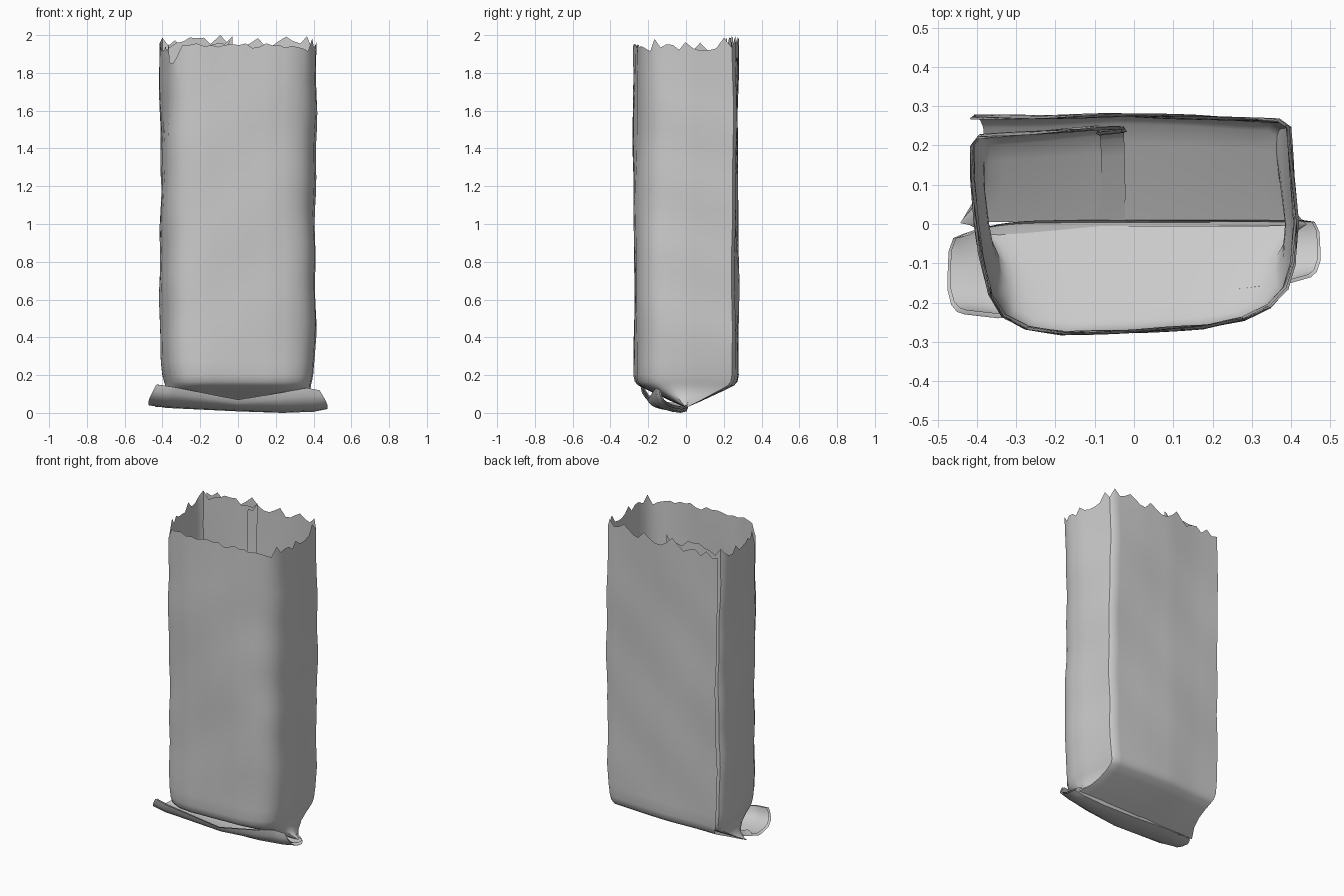
import bpy, math, random
from mathutils import Vector

if "Cube" in bpy.data.objects:
    bpy.data.objects.remove(bpy.data.objects["Cube"])

random.seed(7)


def lerp_table(table, t):
    for a, b in zip(table, table[1:]):
        if t <= b[0]:
            f = max(0, (t - a[0]) / (b[0] - a[0]))
            return [p + (q - p) * f for p, q in zip(a[1:], b[1:])]
    return list(table[-1][1:])


def grid_object(name, rows):
    n = len(rows[0])
    verts = [p for r in rows for p in r]
    faces = [(j * n + i, j * n + i + 1, (j + 1) * n + i + 1, (j + 1) * n + i)
             for j in range(len(rows) - 1) for i in range(n - 1)]
    me = bpy.data.meshes.new(name)
    me.from_pydata(verts, [], faces)
    ob = bpy.data.objects.new(name, me)
    bpy.context.collection.objects.link(ob)
    bpy.ops.object.select_all(action='DESELECT')
    ob.select_set(True)
    bpy.context.view_layer.objects.active = ob
    bpy.ops.object.shade_smooth_by_angle(angle=math.radians(40))
    return ob


# Wrapped sheet, seen from above: outer back edge -> right -> front -> left -> inner overlap
profile = [(-0.41, 0.272), (-0.25, 0.272), (-0.05, 0.278), (0.15, 0.272), (0.37, 0.262),
           (0.393, 0.245), (0.402, 0.12), (0.412, 0.0), (0.405, -0.1), (0.385, -0.165),
           (0.345, -0.21), (0.28, -0.242), (0.18, -0.262), (0.0, -0.273), (-0.18, -0.277),
           (-0.27, -0.265), (-0.33, -0.235), (-0.365, -0.18), (-0.39, -0.08), (-0.402, 0.0),
           (-0.412, 0.12), (-0.412, 0.2), (-0.395, 0.222), (-0.25, 0.232), (-0.1, 0.245),
           (-0.03, 0.245), (-0.025, 0.238), (-0.09, 0.232)]
sheet = []
for a, b in zip(profile, profile[1:]):
    a, b = Vector(a), Vector(b)
    k = max(1, round((b - a).length / 0.04))
    sheet += [a.lerp(b, i / k) for i in range(k)]
sheet.append(Vector(profile[-1]))

# Height: depth scale, width scale (pinched into a ridge at the bottom)
taper = [(0.03, 0.02, 1.08), (0.06, 0.27, 0.98), (0.09, 0.5, 0.935), (0.12, 0.73, 0.925),
         (0.145, 0.91, 0.93), (0.165, 0.975, 0.945), (0.2, 1.0, 0.965), (0.27, 1.0, 0.985),
         (0.4, 1.0, 1.0), (2.1, 1.0, 1.0)]


def body_point(p, z):
    sy, sx = lerp_table(taper, z)
    ripple = 0.005 * min(1, z)
    dx = ripple * math.sin(4.3 * z + 9 * p.y + 1) + 0.003 * math.sin(17 * z + 5 * p.y)
    dy = ripple * math.sin(3.7 * z + 6 * p.x) + 0.002 * math.sin(11 * z - 9 * p.x)
    return (p.x * sx + dx, p.y * sy + dy * sy, z)


# Torn rim
rim = []
for p in sheet:
    z = 1.94 + random.uniform(-0.03, 0.035)
    if p.y > 0.2:
        z += 0.02
    if p.y < -0.2:
        z = 1.95 - 0.03 * abs(p.x) + random.uniform(-0.02, 0.015)
    if p.x < -0.3 and -0.25 < p.y < -0.15:
        z -= 0.08
    rim.append(min(z, 1.995))
rim[8] = 2.0
rim[len(rim) // 2 - 8] = 1.98

levels = [t[0] for t in taper[:-1]] + [0.4 + 0.085 * i for i in range(1, 17)]
rows = [[body_point(p, z) for p in sheet] for z in levels]
rows.append([body_point(p, z) for p, z in zip(sheet, rim)])
grid_object("bag_body", rows)

# Folded bottom seam: x: half-width pulls, depth, lip height, base height
fold = [(-1, 0.23, 0.15, 0.04), (-0.8, 0.24, 0.138, 0.026), (0, 0.2, 0.07, 0.008),
        (0.5, 0.18, 0.105, 0.0), (0.85, 0.16, 0.132, 0.006), (1, 0.14, 0.12, 0.02)]
# Cross-section: forward fraction, height fraction, end width
section = [(0.0, 0.28, 0.43), (0.03, 0.08, 0.46), (0.2, 0.0, 0.472), (0.45, 0.06, 0.474),
           (0.7, 0.2, 0.474), (0.88, 0.42, 0.465), (0.97, 0.7, 0.45), (1.0, 1.0, 0.432)]


def fold_sheet(name, lift):
    out = []
    for f, h, w in section:
        row = []
        for i in range(41):
            u = -1 + i / 20
            d, top, base = lerp_table(fold, u)
            y = 0.01 - (d + 0.01) * f * (1 - lift * 3)
            z = base + (top - base) * h + lift * (1 - h)
            row.append((u * w * (1 - lift), y - 0.04 * max(0, -u) ** 6 * (1 - f), z))
        out.append(row)
    return grid_object(name, out)


fold_sheet("bottom_fold_outer", 0.0)
fold_sheet("bottom_fold_inner", 0.014)
